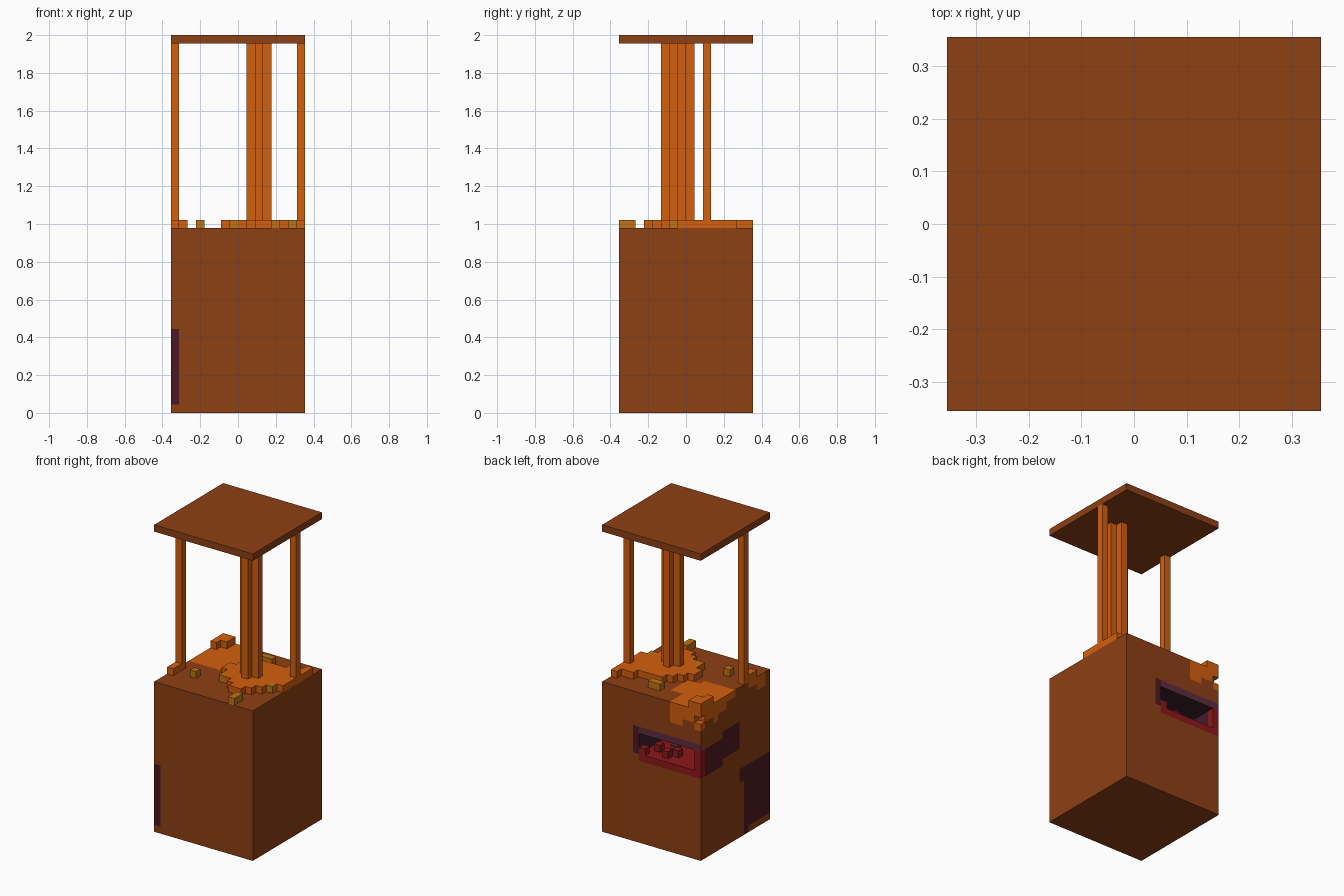
import bpy, bmesh
from mathutils import Vector

if "Cube" in bpy.data.objects:
    bpy.data.objects.remove(bpy.data.objects["Cube"], do_unlink=True)

UNIT = 2 / 45          # edge of one block
WIDE, TOP = 16, 22     # body width and height in blocks

COLORS = {
    "brown": (0.27, 0.051, 0.007),
    "orange": (0.65, 0.114, 0.004),
    "ochre": (0.52, 0.17, 0.007),
    "maroon": (0.075, 0.01, 0.015),
    "shadow_purple": (0.045, 0.014, 0.024),
    "purple": (0.115, 0.025, 0.05),
    "red": (0.27, 0.009, 0.011),
}
MATERIALS = {}
for label, rgb in COLORS.items():
    mat = bpy.data.materials.new(label)
    mat.use_nodes = True
    mat.diffuse_color = (*rgb, 1)
    mat.node_tree.nodes["Principled BSDF"].inputs["Base Color"].default_value = (*rgb, 1)
    MATERIALS[label] = mat
NAMES = list(COLORS)
AXES = [Vector((1, 0, 0)), Vector((0, 1, 0)), Vector((0, 0, 1))]


def block(i0, i1, j0, j1, k0, k1):
    """Cells of a box; upper bounds are exclusive."""
    return {(i, j, k) for i in range(i0, i1) for j in range(j0, j1) for k in range(k0, k1)}


def build(name, cells, color):
    """Outer skin of a set of cells; color is a name or a rule(cell, direction)."""
    bm = bmesh.new()
    for cell in sorted(cells):
        for a in range(3):
            for sign in (-1, 1):
                n = AXES[a] * sign
                if tuple(int(c + d) for c, d in zip(cell, n)) in cells:
                    continue
                u, v = AXES[(a + 1) % 3] * 0.5, AXES[(a + 2) % 3] * 0.5 * sign
                mid = Vector(cell) + Vector((0.5, 0.5, 0.5)) + n * 0.5
                mid -= Vector((WIDE / 2, WIDE / 2, 0))
                corners = [mid - u - v, mid + u - v, mid + u + v, mid - u + v]
                face = bm.faces.new([bm.verts.new(p * UNIT) for p in corners])
                label = color if isinstance(color, str) else color(cell, (a, sign))
                face.material_index = NAMES.index(label)
    bmesh.ops.remove_doubles(bm, verts=bm.verts, dist=UNIT / 100)
    mesh = bpy.data.meshes.new(name)
    for label in NAMES:
        mesh.materials.append(MATERIALS[label])
    bm.to_mesh(mesh)
    bm.free()
    obj = bpy.data.objects.new(name, mesh)
    bpy.context.collection.objects.link(obj)


# Body: hollow niche in the back, one chipped block at the corner
niche = block(1, 10, 9, 16, 13, 16)
BACK_DRIPS = [3, 2, 2, 3, 3]
SIDE_DRIPS = {1: 2, 2: 2, 3: 1, 4: 1, 8: 1, 9: 1, 10: 2, 11: 2, 12: 3, 13: 2, 14: 2, 15: 3}


def body_color(cell, facing):
    i, j, k = cell
    if facing == (2, 1) and k == TOP - 1:              # spill on the top
        reach = 6 if 9 <= j <= 12 else 4
        return "orange" if j >= 8 and i <= reach else "brown"
    if facing == (1, 1) and j == 15:                   # back face
        if i < len(BACK_DRIPS) and k >= TOP - BACK_DRIPS[i]:
            return "orange"
        if i <= 10 and 12 <= k <= 16:                  # niche surround
            if i == 10:
                return "maroon" if k > 12 else "brown"
            return "purple" if k == 16 else "red"
        return "brown"
    if facing == (0, -1) and i == 0:                   # side face
        if k >= TOP - SIDE_DRIPS.get(j, 0):
            return "orange"
        if j <= 5 and 1 <= k <= 9 or j == 6 and k in (8, 9) or j == 5 and k == 0:
            return "maroon"
        if j == 15 and 12 <= k <= 15:
            return "red"
        if 7 <= j <= 14 and (13 <= k <= 15 or k == 12 and j > 10 or k == 16 and j <= 10):
            return "maroon"
        return "brown"
    if facing == (1, -1) and j == 0:                   # front face
        return "maroon" if i == 0 and 1 <= k <= 9 else "brown"
    if facing == (0, 1) and i == 15 or facing == (2, -1) and k == 0:
        return "brown"
    if k > 17:                                         # chipped corner
        return "orange"
    if facing == (2, 1) or i == 0 and j == 15:         # niche floor and lip
        return "red"
    return "shadow_purple"


build("body", block(0, WIDE, 0, WIDE, 0, TOP) - niche - {(0, 15, 20)}, body_color)

# Pebbles in the niche
build("niche_pebbles", {(9, 15, 13), (8, 13, 13), (6, 14, 13), (5, 13, 13)}, "red")
build("niche_dark_pebble", {(6, 12, 13)}, "purple")

# Ragged raised layer around the central post: first and last row per column
SPANS = {6: (7, 8), 7: (6, 9), 8: (5, 10), 9: (4, 11), 10: (3, 11),
         11: (3, 11), 12: (4, 11), 13: (5, 12), 14: (7, 12), 15: (7, 13)}
patch = set()
for column, (first, last) in SPANS.items():
    patch |= block(column, column + 1, first, last + 1, TOP, TOP + 1)
build("raised_patch", patch, "orange")

# Raised bits along the right side
build("right_edge_bit", block(0, 1, 3, 5, TOP, TOP + 1), "orange")
build("back_corner_bit", block(0, 1, 13, 16, TOP, TOP + 1) | block(1, 2, 14, 16, TOP, TOP + 1), "orange")

# Loose ochre blocks
loose = block(12, 13, 0, 2, TOP, TOP + 1) | block(8, 10, 13, 14, TOP, TOP + 1)
loose |= {(3, 4, TOP), (7, 5, TOP), (14, 6, TOP)}
build("loose_blocks", loose, "ochre")

# Posts
build("right_post", block(0, 1, 5, 6, TOP, 44), "orange")
build("left_post", block(15, 16, 10, 11, TOP, 44), "orange")
build("center_post", block(10, 11, 6, 9, TOP + 1, 44) | block(9, 12, 7, 8, TOP + 1, 44), "orange")

# Roof slab
build("roof", block(0, WIDE, 0, WIDE, 44, 45), "brown")
